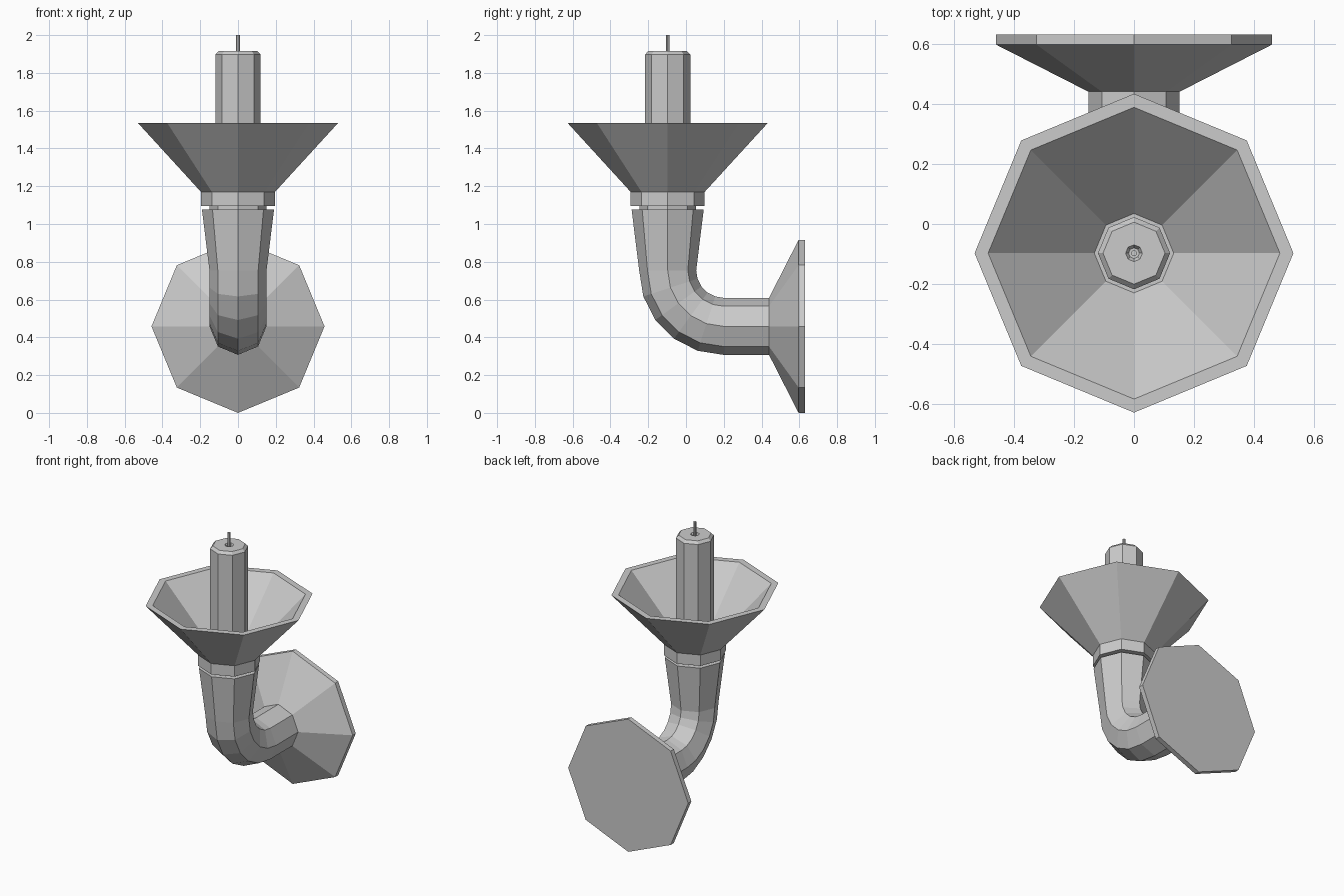
import bpy, bmesh
from math import sin, cos, pi, radians

if "Cube" in bpy.data.objects:
    bpy.data.objects.remove(bpy.data.objects["Cube"])

AXIS_Y = -0.097   # vertical axis of the candle
WALL_Z = 0.458    # height of the horizontal arm axis


def loft(name, rings):
    """Skin octagonal rings (y, z, radius, tilt in degrees) and cap both ends."""
    bm = bmesh.new()
    loops = []
    for y, z, r, tilt in rings:
        t = radians(tilt)
        loop = []
        for k in range(8):
            a = k * pi / 4
            n = r * sin(a)
            loop.append(bm.verts.new((r * cos(a), y + n * cos(t), z + n * sin(t))))
        loops.append(loop)
    for a, b in zip(loops, loops[1:]):
        for k in range(8):
            j = (k + 1) % 8
            bm.faces.new((a[k], a[j], b[j], b[k]))
    bm.faces.new(loops[0])
    bm.faces.new(loops[-1])
    bmesh.ops.recalc_face_normals(bm, faces=bm.faces)
    mesh = bpy.data.meshes.new(name)
    bm.to_mesh(mesh)
    bm.free()
    obj = bpy.data.objects.new(name, mesh)
    bpy.context.collection.objects.link(obj)
    return obj


def turned(name, profile):
    """Octagonal turned part on the candle axis from (radius, z) points."""
    return loft(name, [(AXIS_Y, z, r, 0) for r, z in profile])


# Bent arm: flared top, five-step elbow, straight run to the wall
R, TUBE = 0.297, 0.151
elbow_y, elbow_z = AXIS_Y + R, WALL_Z + R
arm = [(AXIS_Y, 1.077, 0.191, 0)]
for i in range(6):
    t = radians(18 * i)
    arm.append((elbow_y - R * cos(t), elbow_z - R * sin(t), TUBE, 18 * i))
arm.append((0.46, WALL_Z, TUBE, 90))
loft("arm", arm)

# Wall plate: cone with a thin rim
loft("wall_plate", [(0.44, WALL_Z, 0.152, 90),
                    (0.596, WALL_Z, 0.458, 90),
                    (0.63, WALL_Z, 0.458, 90)])

# Neck between arm and cup
turned("neck", [(0.15, 1.06), (0.15, 1.10)])

# Cup with collar and hollow inside
turned("drip_cup", [(0.196, 1.095), (0.196, 1.17), (0.53, 1.535),
                    (0.485, 1.535), (0.132, 1.17)])

# Candle with bevelled top and a small dip around the wick
turned("candle", [(0.12, 1.165), (0.12, 1.897), (0.103, 1.915),
                  (0.028, 1.915), (0.018, 1.90)])
turned("wick", [(0.01, 1.89), (0.01, 2.0)])
